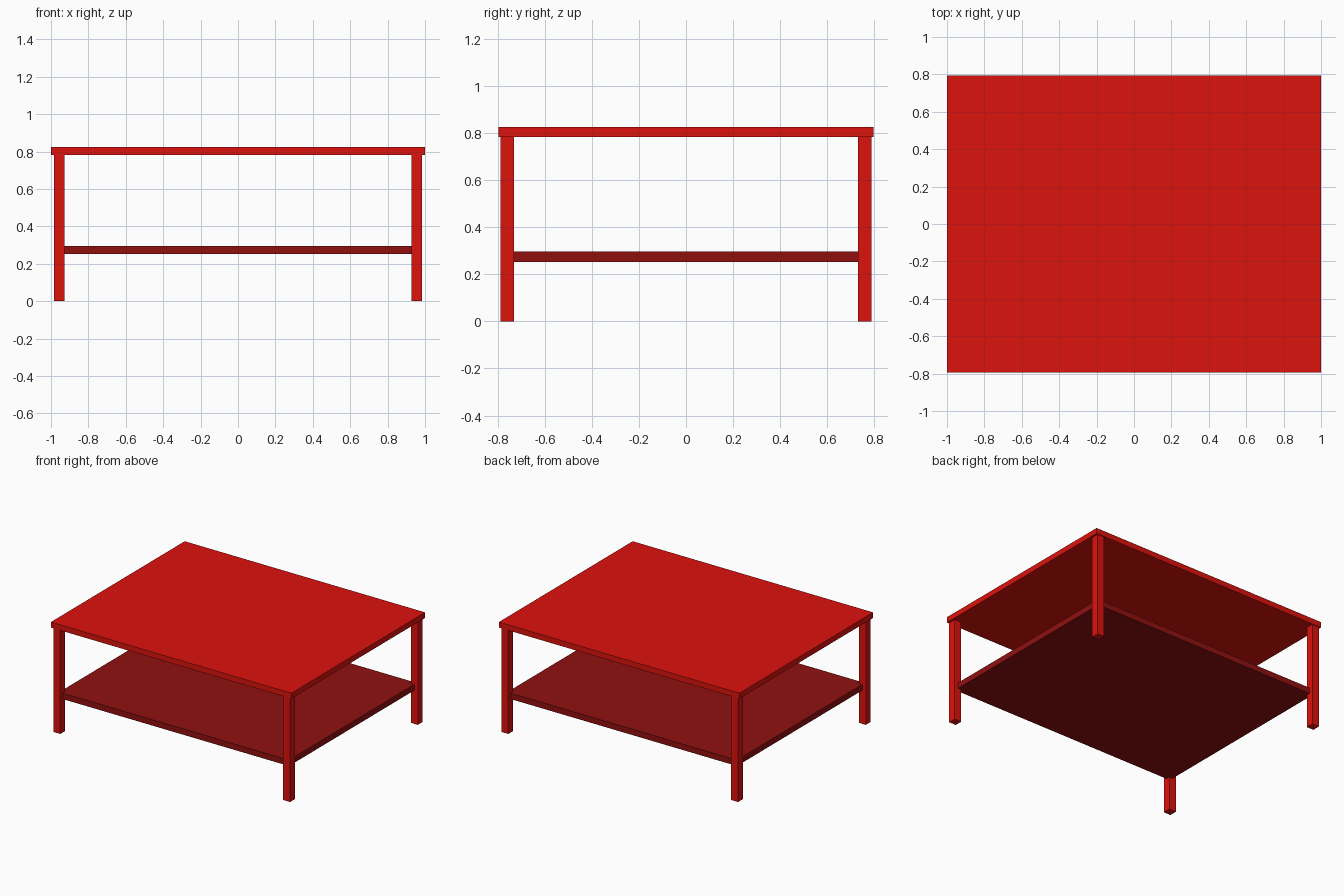
import bpy

if "Cube" in bpy.data.objects:
    bpy.data.objects.remove(bpy.data.objects["Cube"])


def material(name, color):
    mat = bpy.data.materials.new(name)
    mat.diffuse_color = color
    mat.use_nodes = True
    mat.node_tree.nodes["Principled BSDF"].inputs["Base Color"].default_value = mat.diffuse_color
    return mat


def box(name, x, y, z, mat):
    """Box spanning the (min, max) ranges x, y, z."""
    spans = (x, y, z)
    bpy.ops.mesh.primitive_cube_add(size=1, location=[(a + b) / 2 for a, b in spans])
    obj = bpy.context.object
    obj.name = name
    obj.scale = [b - a for a, b in spans]
    bpy.ops.object.transform_apply(location=False, rotation=False, scale=True)
    obj.data.materials.append(mat)
    return obj


red = material("bright_red", (0.72, 0.006, 0.004, 1))
dark_red = material("dark_red", (0.28, 0.005, 0.005, 1))

# Table top
box("table_top", (-1, 1), (-0.795, 0.795), (0.783, 0.825), red)

# Lower shelf, its corners let into the legs
box("lower_shelf", (-0.956, 0.956), (-0.76, 0.76), (0.252, 0.296), dark_red)

# Four square legs
for side, sx in (("left", -1), ("right", 1)):
    for end, sy in (("front", -1), ("back", 1)):
        x = sorted((sx * 0.927, sx * 0.985))
        y = sorted((sy * 0.73, sy * 0.788))
        box(f"{end}_{side}_leg", x, y, (0, 0.783), red)
